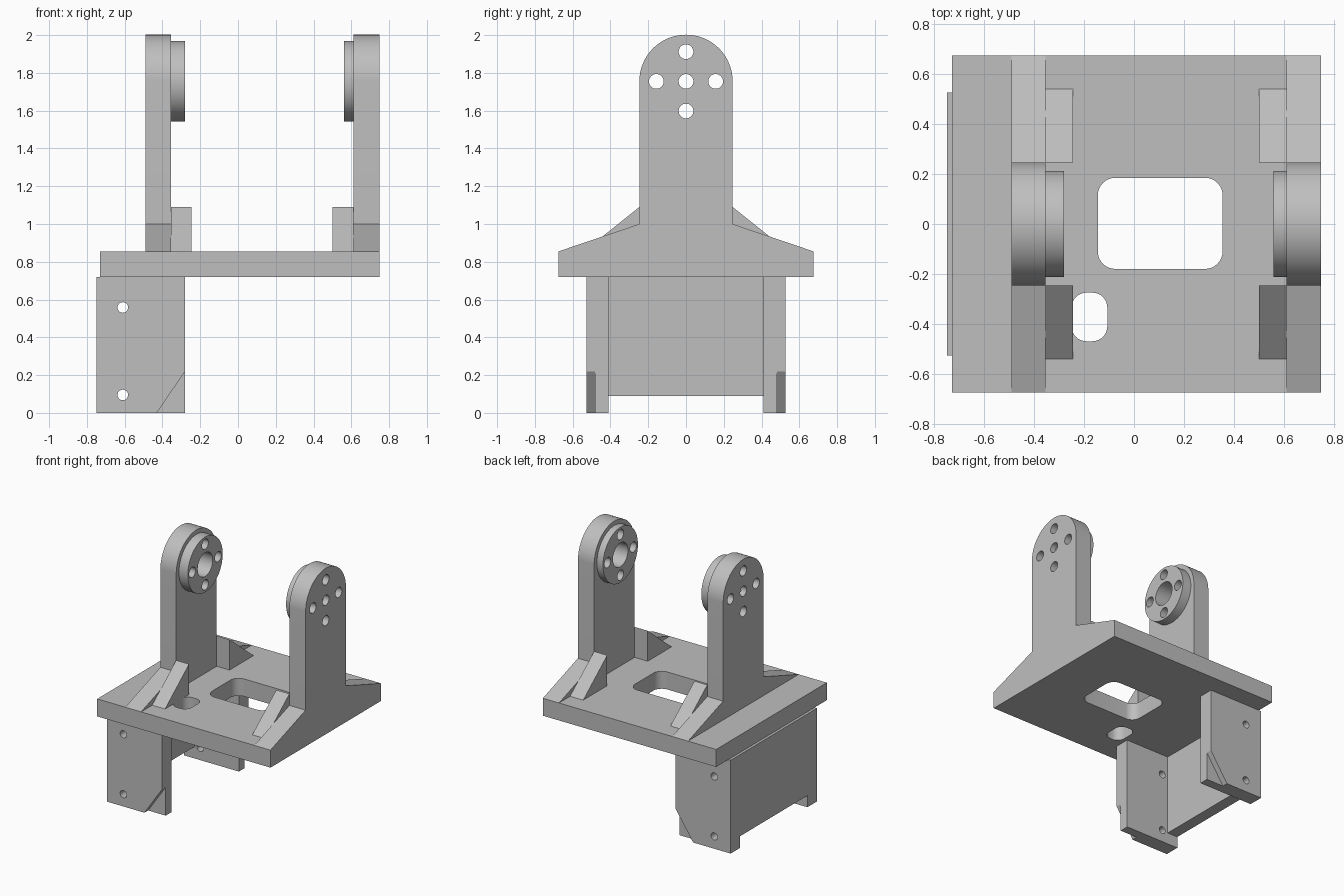
import bpy
import bmesh
from math import cos, sin, pi, radians
from mathutils import Vector

cube = bpy.data.objects.get("Cube")
if cube:
    bpy.data.objects.remove(cube, do_unlink=True)

grey = bpy.data.materials.new("light grey plastic")
grey.use_nodes = True
COLOUR = (0.52, 0.52, 0.52, 1)
grey.diffuse_color = COLOUR
grey.node_tree.nodes["Principled BSDF"].inputs["Base Color"].default_value = COLOUR


def place(axis, u, v, d):
    """Point (u, v) of a profile at depth d along the axis."""
    return Vector({"X": (d, u, v), "Y": (u, d, v), "Z": (u, v, d)}[axis])


def add_prism(bm, axis, points, start, end):
    low = [bm.verts.new(place(axis, u, v, start)) for u, v in points]
    high = [bm.verts.new(place(axis, u, v, end)) for u, v in points]
    bm.faces.new(low)
    bm.faces.new(high[::-1])
    for i in range(len(low)):
        j = (i + 1) % len(low)
        bm.faces.new((low[j], low[i], high[i], high[j]))


def arc(u, v, r, a0=0, a1=360, n=32):
    return [(u + r * cos(radians(a0 + (a1 - a0) * i / n)),
             v + r * sin(radians(a0 + (a1 - a0) * i / n))) for i in range(n + 1)]


def circle(u, v, r, n=32):
    return arc(u, v, r, n=n)[:-1]


def rect(u0, u1, v0, v1):
    return [(u0, v0), (u1, v0), (u1, v1), (u0, v1)]


def rounded_rect(u0, u1, v0, v1, r):
    corners = [(u1 - r, v1 - r), (u0 + r, v1 - r), (u0 + r, v0 + r), (u1 - r, v0 + r)]
    return [p for k, (u, v) in enumerate(corners)
            for p in arc(u, v, r, 90 * k, 90 * k + 90, 8)]


def mesh_object(name, prisms):
    bm = bmesh.new()
    for prism in prisms:
        add_prism(bm, *prism)
    bmesh.ops.recalc_face_normals(bm, faces=bm.faces)
    mesh = bpy.data.meshes.new(name)
    bm.to_mesh(mesh)
    bm.free()
    obj = bpy.data.objects.new(name, mesh)
    bpy.context.collection.objects.link(obj)
    return obj


def part(name, axis, points, start, end, cuts=()):
    """Extruded profile, with each group of cutting prisms removed in turn."""
    obj = mesh_object(name, [(axis, points, start, end)])
    obj.data.materials.append(grey)
    bpy.ops.object.select_all(action="DESELECT")
    obj.select_set(True)
    bpy.context.view_layer.objects.active = obj
    for group in cuts:
        cutter = mesh_object("cutter", group)
        cutter.hide_render = True
        mod = obj.modifiers.new("cut", "BOOLEAN")
        mod.operation = "DIFFERENCE"
        mod.solver = "EXACT"
        mod.object = cutter
        bpy.ops.object.modifier_apply(modifier=mod.name)
        bpy.data.objects.remove(cutter, do_unlink=True)
    bpy.ops.object.shade_smooth_by_angle(angle=radians(30))
    return obj


# Base slab with two rounded openings
BOTTOM, TOP = 0.72, 0.855
part("base_slab", "Z", rect(-0.73, 0.75, -0.675, 0.675), BOTTOM, TOP, [[
    ("Z", rounded_rect(-0.145, 0.355, -0.18, 0.185, 0.07), 0.6, 1),
    ("Z", rounded_rect(-0.25, -0.107, -0.47, -0.275, 0.06), 0.6, 1)]])

# Upright arms: round top, flared foot, bolt holes and a bearing boss
AXLE, ARM_R = 1.755, 0.247
arm_profile = ([(-0.675, TOP), (0.675, TOP), (ARM_R, 1.0)]
               + arc(0, AXLE, ARM_R, 0, 180, 48) + [(-ARM_R, 1.0)])
bolts = [("X", circle(0.157 * cos(k * pi / 2), AXLE + 0.157 * sin(k * pi / 2), 0.039), -1, 1)
         for k in range(4)]
centre_hole = [("X", circle(0, AXLE, 0.039), -1, 1)]

for side, outer, inner, boss, gusset in (("right", -0.49, -0.355, -0.28, -0.245),
                                         ("left", 0.75, 0.612, 0.56, 0.50)):
    step = 0.045 if inner > outer else -0.045
    bore = [("X", circle(0, AXLE, 0.092), outer + step, boss + step)]
    part(side + "_arm", "X", arm_profile, outer, inner, [bolts + centre_hole, bore])
    part(side + "_bearing_boss", "X", circle(0, AXLE, 0.213, 64), inner, boss, [bolts + bore])
    # Triangular gussets on the inner side of each arm
    for end, s in (("front", -1), ("back", 1)):
        part(f"{side}_{end}_gusset", "X",
             [(s * ARM_R, TOP), (s * 0.54, TOP), (s * ARM_R, 1.09)], inner, gusset)

# Motor bracket under the slab: two cheeks with screw holes and a clipped corner
screws = [("Y", circle(-0.61, z, 0.028), -1, 1) for z in (0.095, 0.558)]
for end, s in (("front", -1), ("back", 1)):
    clip = [("Y", [(-0.43, 0), (-0.28, 0.22), (-0.2, 0.22), (-0.2, -0.1), (-0.43, -0.1)],
             s * 0.482, s * 0.6)]
    part(end + "_bracket_cheek", "Y", rect(-0.75, -0.28, 0, BOTTOM),
         s * 0.41, s * 0.527, [screws, clip])

# Wall joining the two cheeks
part("bracket_wall", "X", rect(-0.41, 0.41, 0.09, BOTTOM), -0.75, -0.66)
